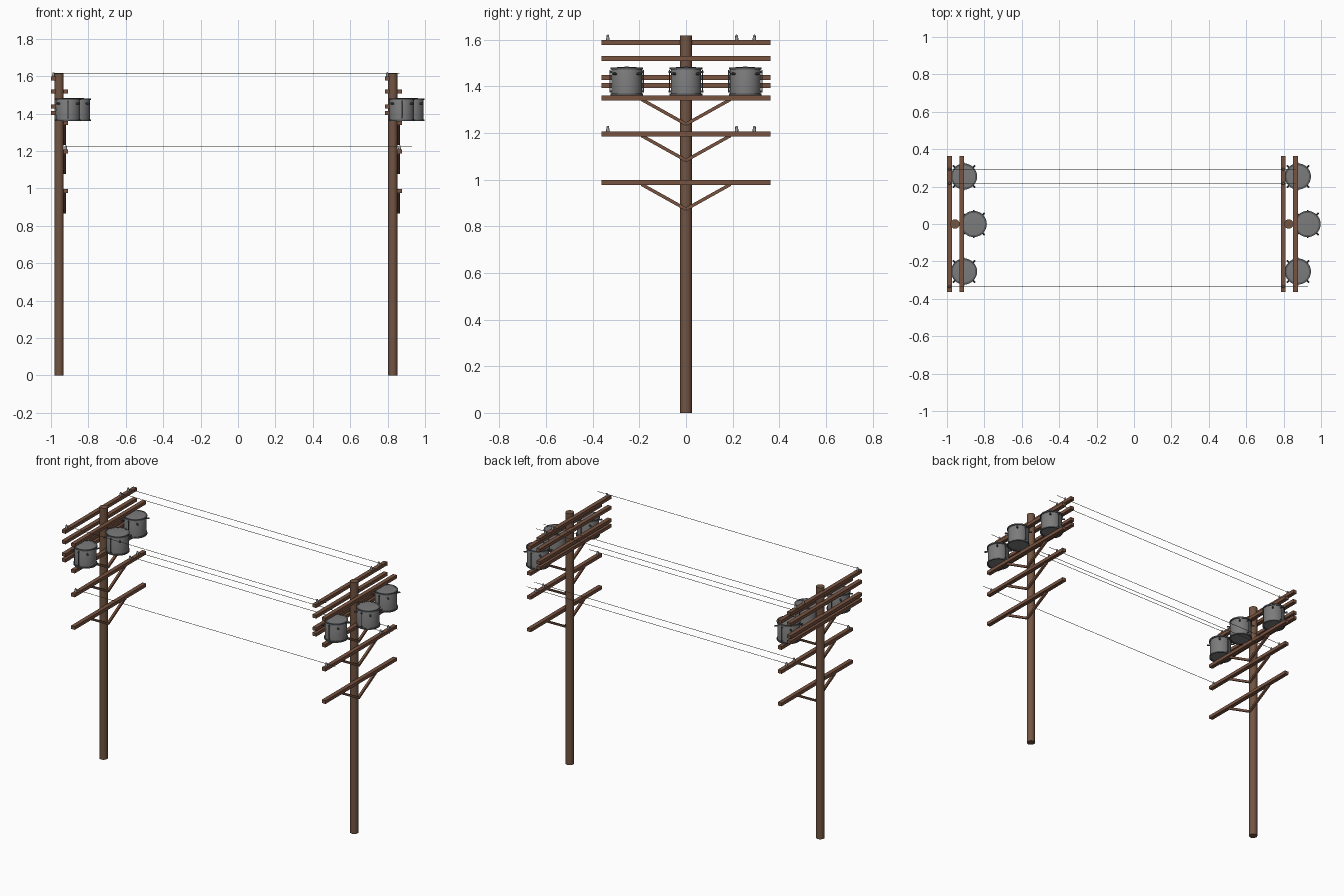
import bpy, bmesh, math
from mathutils import Vector, Matrix

if "Cube" in bpy.data.objects:
    bpy.data.objects.remove(bpy.data.objects["Cube"])


def mat(name, col):
    m = bpy.data.materials.new(name)
    m.diffuse_color = (*col, 1)
    m.use_nodes = True
    m.node_tree.nodes["Principled BSDF"].inputs["Base Color"].default_value = m.diffuse_color
    return m


WOOD = mat("wood", (0.17, 0.09, 0.055))
ARM = mat("arm_wood", (0.19, 0.088, 0.052))
STEEL = mat("steel", (0.2, 0.2, 0.2))
DARK = mat("dark_steel", (0.09, 0.095, 0.1))
CERAMIC = mat("ceramic", (0.3, 0.3, 0.3))
WIRE = mat("wire", (0.14, 0.14, 0.09))


def finish(name, bm, material, smooth=True):
    bmesh.ops.recalc_face_normals(bm, faces=bm.faces)
    me = bpy.data.meshes.new(name)
    bm.to_mesh(me)
    bm.free()
    ob = bpy.data.objects.new(name, me)
    bpy.context.collection.objects.link(ob)
    me.materials.append(material)
    if smooth:
        bpy.ops.object.select_all(action='DESELECT')
        ob.select_set(True)
        bpy.context.view_layer.objects.active = ob
        bpy.ops.object.shade_smooth_by_angle(angle=math.radians(35))
    return ob


def add_box(bm, center, size, rot=Matrix()):
    m = Matrix.Translation(center) @ rot @ Matrix.Diagonal((*size, 1))
    bmesh.ops.create_cube(bm, size=1, matrix=m)


def add_rod(bm, a, b, r, seg=10):
    a, b = Vector(a), Vector(b)
    d = b - a
    m = Matrix.Translation((a + b) / 2) @ d.to_track_quat('Z', 'Y').to_matrix().to_4x4()
    bmesh.ops.create_cone(bm, cap_ends=True, segments=seg, radius1=r, radius2=r,
                          depth=d.length, matrix=m)


def add_lathe(bm, profile, origin, seg=32):
    o = Vector(origin)
    vs = [bm.verts.new(o + Vector((r, 0, z))) for r, z in profile]
    es = [bm.edges.new(p) for p in zip(vs, vs[1:])]
    bmesh.ops.spin(bm, geom=vs + es, cent=o, axis=(0, 0, 1), angle=math.tau, steps=seg)
    bmesh.ops.remove_doubles(bm, verts=bm.verts, dist=1e-5)


SPAN = 1.785
POLE_X = -0.957
BACK, FRONT = -0.030, 0.036          # crossarm offsets either side of a pole
INSULATOR_Y = (-0.335, 0.217, 0.293)
LINES = ((BACK, 1.587), (FRONT, 1.196))  # arms that carry wires


def transformer(name, x, y, z):
    # tank with top and bottom rims and shallow lid
    bm = bmesh.new()
    add_lathe(bm, [(0, 0.003), (0.065, 0.003), (0.065, 0.112), (0.062, 0.119),
                   (0.0, 0.123)], (x, y, z))
    finish(name + "_tank", bm, STEEL)
    for part, z0, z1 in (("bottom_rim", 0, 0.008), ("top_rim", 0.111, 0.120)):
        bm = bmesh.new()
        add_lathe(bm, [(0.060, z0), (0.070, z0), (0.070, z1), (0.060, z1), (0.060, z0)],
                  (x, y, z))
        finish(f"{name}_{part}", bm, DARK)
    # side rods and angled terminals
    bm = bmesh.new()
    for s in (-1, 1):
        add_rod(bm, (x, y + s * 0.071, z + 0.012), (x, y + s * 0.071, z + 0.108), 0.0025)
        for h in (0.016, 0.1):
            add_rod(bm, (x, y + s * 0.06, z + h), (x, y + s * 0.074, z + h), 0.004)
    for k in range(4):
        a = math.radians(45 + 90 * k)
        c, s = math.cos(a), math.sin(a)
        add_rod(bm, (x + 0.06 * c, y + 0.06 * s, z + 0.092),
                (x + 0.084 * c, y + 0.084 * s, z + 0.092), 0.005)
    finish(name + "_terminals", bm, DARK)


for n, px in (("left", POLE_X), ("right", POLE_X + SPAN)):
    # pole
    bm = bmesh.new()
    add_rod(bm, (px, 0, 0), (px, 0, 1.618), 0.025, 24)
    finish(n + "_pole", bm, WOOD)

    # crossarms
    for i, (dx, z) in enumerate(((BACK, 1.587), (BACK, 1.519), (FRONT, 1.519), (BACK, 1.438),
                                 (BACK, 1.403), (FRONT, 1.350), (FRONT, 1.196), (FRONT, 0.987))):
        bm = bmesh.new()
        add_box(bm, (px + dx, 0, z), (0.026, 0.726, 0.021))
        finish(f"{n}_crossarm_{i}", bm, ARM, False)

    # V braces
    for i, z in enumerate((1.343, 1.188, 0.979)):
        bm = bmesh.new()
        for s in (-1, 1):
            d = Vector((0, s * 0.19, 0.106))
            rot = d.to_track_quat('Y', 'Z').to_matrix().to_4x4()
            add_box(bm, Vector((px + 0.03, 0, z - 0.106)) + d / 2, (0.014, d.length, 0.014), rot)
        finish(f"{n}_brace_{i}", bm, ARM, False)

    # insulators
    for i, (dx, z) in enumerate(LINES):
        bm = bmesh.new()
        for y in INSULATOR_Y:
            add_lathe(bm, [(0, 0.009), (0.007, 0.009), (0.0075, 0.019), (0.006, 0.022),
                           (0.006, 0.028), (0.004, 0.033), (0, 0.034)],
                      (px + dx, y, z), 12)
        finish(f"{n}_insulators_{i}", bm, CERAMIC)

    # transformers: two on the arm, one on the pole
    transformer(n + "_transformer_a", px + 0.048, -0.254, 1.361)
    transformer(n + "_transformer_b", px + 0.100, 0, 1.361)
    transformer(n + "_transformer_c", px + 0.048, 0.254, 1.361)

# wires, running slightly past the far pole
for i, (dx, z) in enumerate(LINES):
    bm = bmesh.new()
    for y in INSULATOR_Y:
        x0 = POLE_X + dx
        add_rod(bm, (x0, y, z + 0.026), (x0 + 1.85, y, z + 0.026), 0.0014, 8)
    finish(f"wires_{i}", bm, WIRE)
